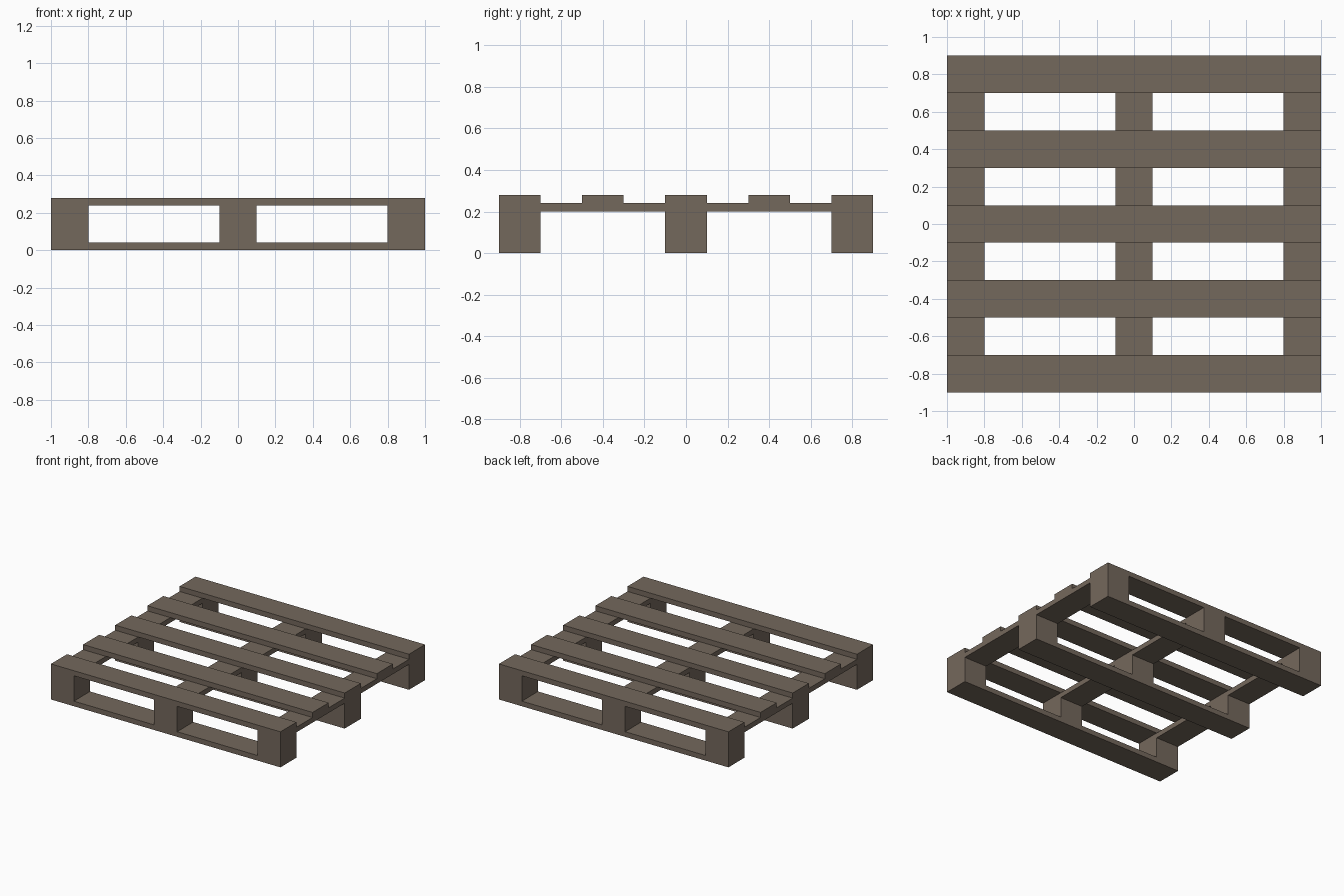
import bpy
import bmesh
from mathutils import Matrix

if "Cube" in bpy.data.objects:
    bpy.data.objects.remove(bpy.data.objects["Cube"])

wood = bpy.data.materials.new("weathered_wood")
wood.diffuse_color = (0.175, 0.138, 0.107, 1)
wood.use_nodes = True
wood.node_tree.nodes["Principled BSDF"].inputs["Base Color"].default_value = wood.diffuse_color


def box(name, centre, size):
    """Add one flat-faced timber piece."""
    bm = bmesh.new()
    bmesh.ops.create_cube(
        bm, size=1,
        matrix=Matrix.Translation(centre) @ Matrix.Diagonal((*size, 1)))
    mesh = bpy.data.meshes.new(name)
    bm.to_mesh(mesh)
    bm.free()
    mesh.materials.append(wood)
    obj = bpy.data.objects.new(name, mesh)
    bpy.context.collection.objects.link(obj)
    return obj


LENGTH, DEPTH = 2.0, 1.8     # overall footprint
WIDTH, THICK = 0.2, 0.04     # board section
BLOCK = 0.16                 # block height
COLUMNS = (-0.9, 0, 0.9)
ROWS = (-0.8, 0, 0.8)

# Bottom runners and the spacer blocks standing on them
for r, y in enumerate(ROWS, 1):
    box(f"bottom_runner_{r}", (0, y, THICK / 2), (LENGTH, WIDTH, THICK))
    for c, x in enumerate(COLUMNS, 1):
        box(f"spacer_block_{r}_{c}", (x, y, THICK + BLOCK / 2),
            (WIDTH, WIDTH, BLOCK))

# Cross boards running front to back over the blocks
for c, x in enumerate(COLUMNS, 1):
    box(f"cross_board_{c}", (x, 0, BLOCK + 1.5 * THICK), (WIDTH, DEPTH, THICK))

# Five deck boards on top
for i in range(5):
    box(f"deck_board_{i + 1}", (0, -0.8 + 0.4 * i, BLOCK + 2.5 * THICK),
        (LENGTH, WIDTH, THICK))
